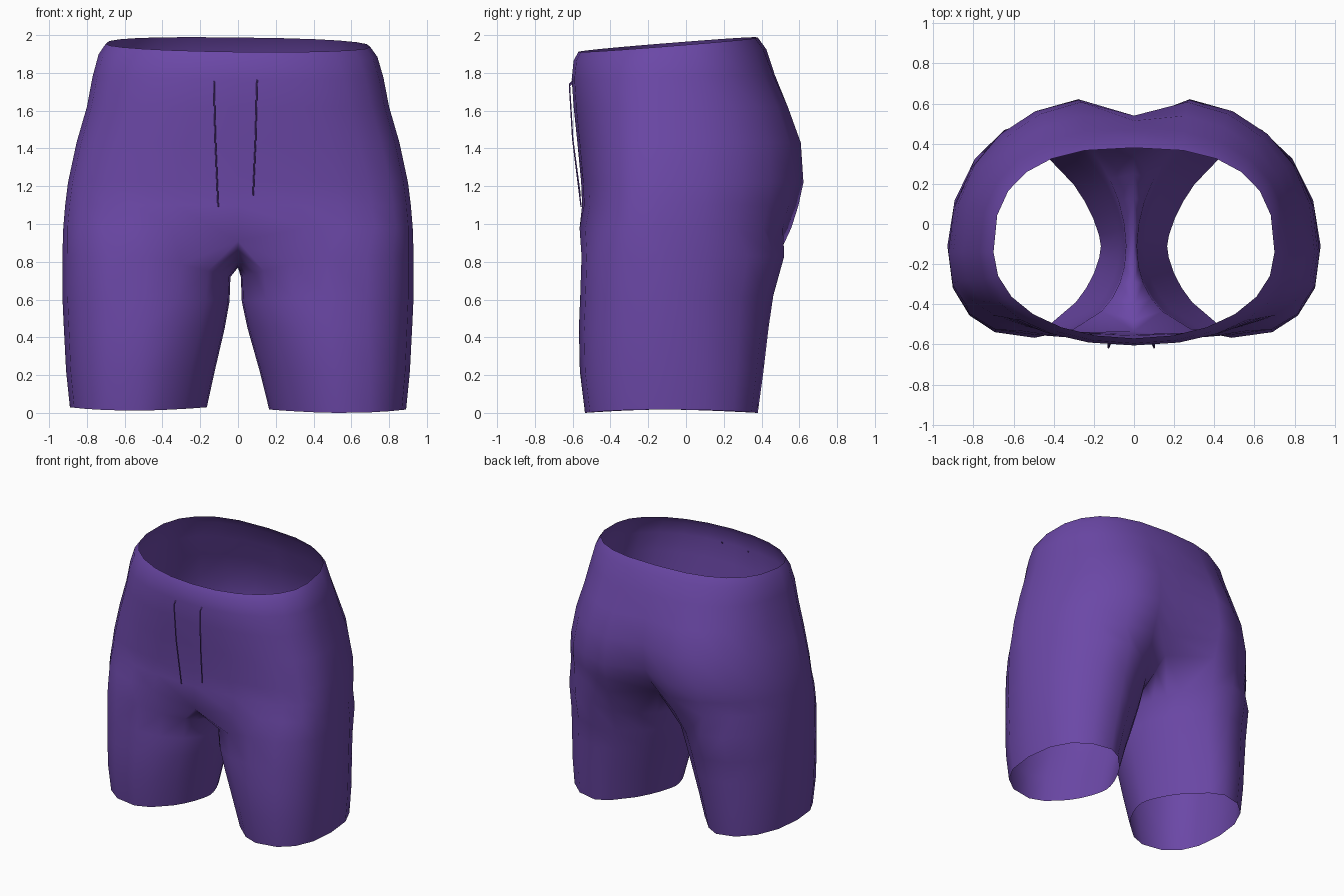
import bpy, bmesh, math
from mathutils import Vector

if "Cube" in bpy.data.objects:
    bpy.data.objects.remove(bpy.data.objects["Cube"])

purple = bpy.data.materials.new("purple cloth")
purple.diffuse_color = (0.147, 0.064, 0.385, 1)
purple.use_nodes = True
purple.node_tree.nodes["Principled BSDF"].inputs["Base Color"].default_value = purple.diffuse_color
HALF = 12          # steps from front centre to back centre
INNER = 7          # points along the crotch seam


def spow(v, n):
    return math.copysign(abs(v) ** (2 / n), v)


def oval(a, cx, hw, yc, yf, yb, nf, nb):
    """Point on an oval with its own front and back depth and squareness."""
    s, c = math.sin(a), math.cos(a)
    n, depth = (nf, yc - yf) if s < 0 else (nb, yb - yc)
    return cx + hw * spow(c, n), yc + depth * spow(s, n)


# Torso rings: z, half width, front y, back y, front n, back n, back dip, dip width, tilt
TORSO = [
    (1.957, 0.70, -0.570, 0.38, 2.1, 2.6, 0.00, 0.17, 0.08),
    (1.90, 0.738, -0.595, 0.425, 2.1, 2.5, 0.00, 0.17, 0.06),
    (1.78, 0.770, -0.605, 0.480, 2.2, 2.4, 0.01, 0.17, 0.02),
    (1.62, 0.80, -0.595, 0.565, 2.3, 2.35, 0.05, 0.17, 0.0),
    (1.43, 0.855, -0.575, 0.640, 2.4, 2.3, 0.10, 0.17, 0.0),
    (1.22, 0.90, -0.555, 0.655, 2.6, 2.3, 0.14, 0.17, 0.0),
    (1.10, 0.915, -0.550, 0.635, 2.7, 2.3, 0.19, 0.18, 0.0),
    (0.98, 0.925, -0.575, 0.60, 2.8, 2.3, 0.25, 0.18, 0.0),
]
# Leg rings: z, inner x, outer x, front y, back y, inner drop, inner n front, inner n back,
# outer n back
LEG = [
    (0.83, 0.015, 0.930, -0.553, 0.520, 0.11, 2.2, 1.85, 1.88),
    (0.62, 0.020, 0.930, -0.560, 0.462, 0.03, 2.1, 1.75, 1.95),
    (0.45, 0.050, 0.922, -0.567, 0.437, 0.0, 1.9, 1.65, 2.0),
    (0.22, 0.115, 0.910, -0.562, 0.410, 0.0, 1.75, 1.55, 2.05),
    (0.02, 0.165, 0.890, -0.535, 0.380, 0.0, 1.65, 1.48, 2.1),
]
# Crotch seam from back to front: y, z
SEAM = [(0.25, 0.90), (0.13, 0.84), (-0.02, 0.79), (-0.16, 0.77),
        (-0.29, 0.78), (-0.40, 0.81), (-0.48, 0.86)]

bm = bmesh.new()


def bridge(a, b):
    for i in range(len(a)):
        j = (i + 1) % len(a)
        bm.faces.new((a[i], b[i], b[j], a[j]))


# Hips and waist
rings = []
for z, hw, yf, yb, nf, nb, dip, width, tilt in TORSO:
    ring = []
    for i in range(2 * HALF):
        a = -math.pi / 2 + math.pi * i / HALF
        x, y = oval(a, 0, hw, -0.14, yf, yb, nf, nb)
        g = math.exp(-(x / width) ** 2)
        zz = z + tilt * (y - 0.15 * x)
        if y > 0:
            y -= dip * g
        elif z < 1:          # front of the crotch hangs lower and tucks in
            y += 0.04 * g
            zz -= 0.07 * g
        ring.append(bm.verts.new((x, y, zz)))
    rings.append(ring)
for upper, lower in zip(rings, rings[1:]):
    bridge(upper, lower)

# Legs, joined to the hips along the shared crotch seam
hip = rings[-1]
seam = [bm.verts.new((0, y, z)) for y, z in SEAM]
for side in (1, -1):
    outer = [hip[(side * i) % (2 * HALF)] for i in range(HALF + 1)]
    previous = outer + seam
    for z, xi, xo, yf, yb, drop, nif, nib, nob in LEG:
        if side < 0:
            xi += 0.025 * min(1, max(0, z / 0.5 - 0.1))
        else:                # right leg is a little boxier low down
            nob += 0.3 * max(0, 0.6 - z)
        ring = []
        for i in range(HALF + 1 + INNER):
            deg = (-135 + 270 * i / HALF if i <= HALF
                   else 135 + 90 * (i - HALF) / (INNER + 1))
            a = math.radians(deg)
            nf, nb = (2.5, nob) if math.cos(a) > 0 else (nif, nib)
            x, y = oval(a, (xi + xo) / 2, (xo - xi) / 2, -0.11, yf, yb, nf, nb)
            zz = z + drop * min(0, math.cos(a))
            if z < 0.1:      # hem rises slightly at the sides
                zz = (0.018 if side > 0 else 0.030) - 0.018 * math.sin(a) ** 2
            ring.append(bm.verts.new((side * x, y, zz)))
        bridge(previous, ring)
        previous = ring

bmesh.ops.recalc_face_normals(bm, faces=bm.faces)
# Make sure the cloth faces outward at the front of the waist
bm.faces.ensure_lookup_table()
front = min(bm.faces, key=lambda f: (f.calc_center_median() - Vector((0, -0.6, 1.7))).length)
if front.normal.y > 0:
    bmesh.ops.reverse_faces(bm, faces=bm.faces)
for f in bm.faces:
    f.smooth = True
mesh = bpy.data.meshes.new("shorts")
bm.to_mesh(mesh)
bm.free()
mesh.materials.append(purple)
shorts = bpy.data.objects.new("shorts", mesh)
bpy.context.collection.objects.link(shorts)


# Drawstrings hanging from the waistband
def drawstring(name, points):
    curve = bpy.data.curves.new(name, "CURVE")
    curve.dimensions = "3D"
    curve.bevel_depth = 0.004
    curve.bevel_resolution = 1
    curve.use_fill_caps = True
    spline = curve.splines.new("POLY")
    spline.points.add(len(points) - 1)
    for p, co in zip(spline.points, points):
        p.co = (*co, 1)
    curve.materials.append(purple)
    bpy.context.collection.objects.link(bpy.data.objects.new(name, curve))


drawstring("left_drawstring", [(-0.127, -0.59, 1.76), (-0.127, -0.617, 1.73),
                               (-0.12, -0.600, 1.45), (-0.105, -0.555, 1.09)])
drawstring("right_drawstring", [(0.102, -0.59, 1.77), (0.10, -0.617, 1.74),
                                (0.093, -0.600, 1.45), (0.08, -0.56, 1.15)])
